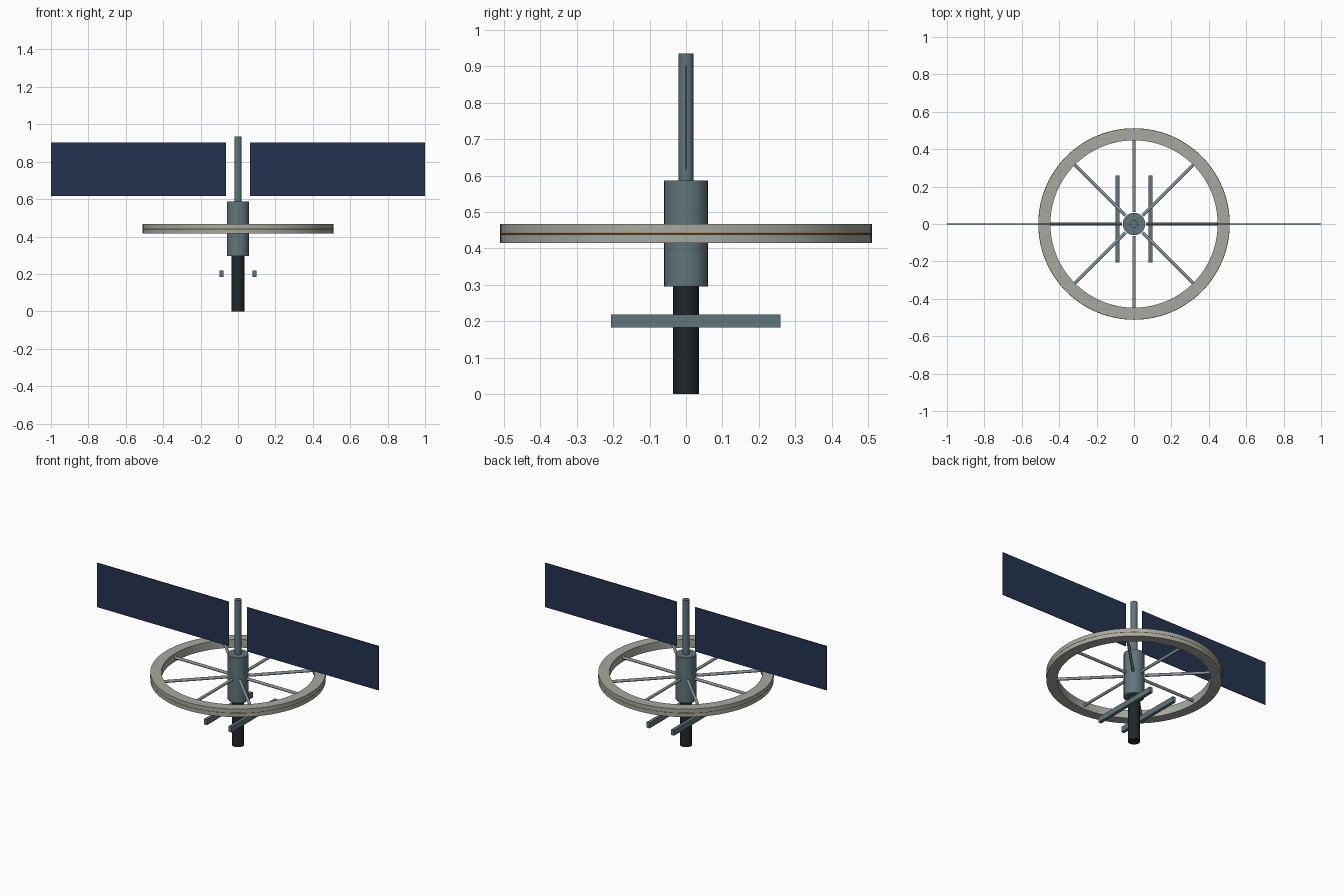
import bpy, bmesh, math
from mathutils import Matrix

if "Cube" in bpy.data.objects:
    bpy.data.objects.remove(bpy.data.objects["Cube"])


def material(name, rgb):
    m = bpy.data.materials.new(name)
    m.diffuse_color = (*rgb, 1)
    m.use_nodes = True
    m.node_tree.nodes["Principled BSDF"].inputs["Base Color"].default_value = m.diffuse_color
    return m


STEEL = material("steel_blue", (0.12, 0.18, 0.20))
BLACK = material("black_metal", (0.015, 0.02, 0.024))
PALE = material("pale_hull", (0.38, 0.40, 0.35))
NAVY = material("solar_navy", (0.018, 0.034, 0.08))
AMBER = material("amber_trim", (0.35, 0.16, 0.04))
SPOKE = material("spoke_grey", (0.25, 0.30, 0.32))


def finish(name, bm, mat, smooth=True):
    bmesh.ops.recalc_face_normals(bm, faces=bm.faces)
    me = bpy.data.meshes.new(name)
    bm.to_mesh(me)
    bm.free()
    me.materials.append(mat)
    ob = bpy.data.objects.new(name, me)
    bpy.context.collection.objects.link(ob)
    if smooth:
        bpy.ops.object.select_all(action='DESELECT')
        ob.select_set(True)
        bpy.context.view_layer.objects.active = ob
        bpy.ops.object.shade_smooth_by_angle(angle=math.radians(35))
    return ob


def cylinder(name, r, z0, z1, mat, segs=32):
    bm = bmesh.new()
    bmesh.ops.create_cone(bm, cap_ends=True, segments=segs, radius1=r, radius2=r,
                          depth=z1 - z0, matrix=Matrix.Translation((0, 0, (z0 + z1) / 2)))
    return finish(name, bm, mat)


def box(name, x, y, z, mat):
    size = [b - a for a, b in (x, y, z)]
    mid = [(a + b) / 2 for a, b in (x, y, z)]
    bm = bmesh.new()
    bmesh.ops.create_cube(bm, size=1, matrix=Matrix.Translation(mid) @ Matrix.Diagonal((*size, 1)))
    return finish(name, bm, mat, smooth=False)


def lathe_ring(name, profile, mat, segs):
    # closed (radius, z) profile swept around z
    bm = bmesh.new()
    rows = []
    for i in range(segs):
        a = 2 * math.pi * i / segs
        rows.append([bm.verts.new((r * math.cos(a), r * math.sin(a), z)) for r, z in profile])
    n = len(profile)
    for i in range(segs):
        p, q = rows[i], rows[(i + 1) % segs]
        for j in range(n):
            k = (j + 1) % n
            bm.faces.new((p[j], q[j], q[k], p[k]))
    return finish(name, bm, mat)


# Central stack
cylinder("reactor_column", 0.036, 0.0, 0.295, BLACK)
cylinder("hub", 0.06, 0.295, 0.586, STEEL)
cylinder("mast", 0.02, 0.586, 0.935, STEEL)

# Habitat wheel and its thin trim line
RING_Z = 0.441
lathe_ring("wheel_rim", [(0.447, 0.415), (0.511, 0.415), (0.511, 0.467), (0.447, 0.467)], PALE, 96)
lathe_ring("wheel_trim", [(0.509 + 0.003 * math.cos(t * math.pi / 4),
                           RING_Z + 0.003 * math.sin(t * math.pi / 4)) for t in range(8)], AMBER, 96)

# Eight spokes
for i in range(8):
    bm = bmesh.new()
    mat = (Matrix.Rotation(i * math.pi / 4, 4, 'Z') @ Matrix.Translation((0.257, 0, RING_Z))
           @ Matrix.Rotation(math.pi / 2, 4, 'Y'))
    bmesh.ops.create_cone(bm, cap_ends=True, segments=12, radius1=0.009, radius2=0.009,
                          depth=0.384, matrix=mat)
    finish(f"spoke_{i + 1}", bm, SPOKE)

# Mirrored solar panels and docking rails
for s, side in ((-1, "left"), (1, "right")):
    box(f"solar_panel_{side}", sorted((s * 0.064, s * 1.0)), (-0.002, 0.002), (0.617, 0.902), NAVY)
    box(f"docking_rail_{side}", sorted((s * 0.077, s * 0.098)), (-0.206, 0.26), (0.183, 0.218), STEEL)
